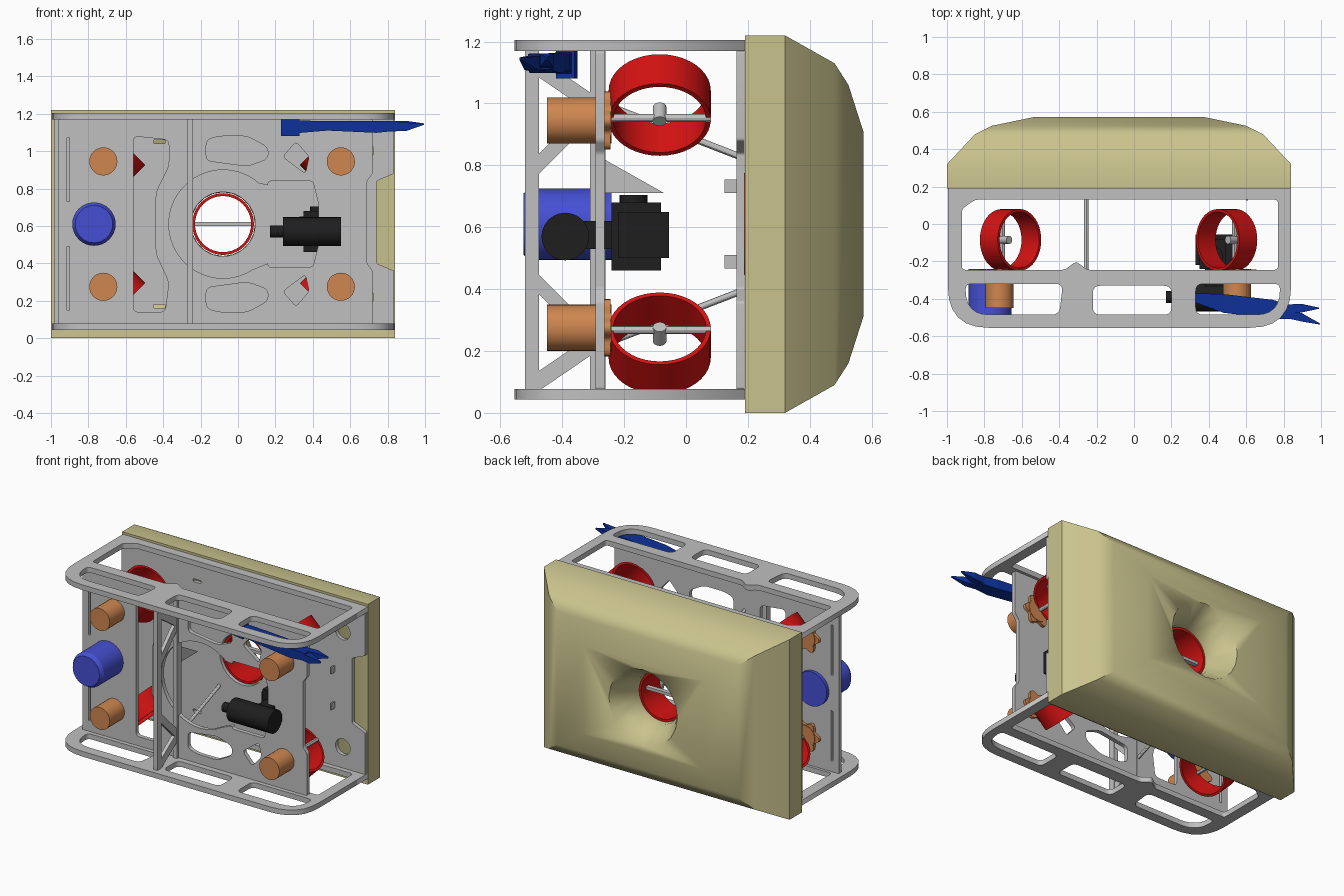
import bpy, bmesh, math
from mathutils import Vector, Matrix

if "Cube" in bpy.data.objects:
    bpy.data.objects.remove(bpy.data.objects["Cube"])


def material(name, r, g, b):
    m = bpy.data.materials.new(name)
    m.use_nodes = True
    m.diffuse_color = (r, g, b, 1)
    m.node_tree.nodes["Principled BSDF"].inputs["Base Color"].default_value = (r, g, b, 1)
    return m


GREY = material("frame grey", .53, .53, .53)
TAN = material("foam tan", .59, .55, .27)
RED = material("duct red", .67, .006, .006)
ORANGE = material("motor orange", .62, .24, .08)
BLUE = material("housing blue", .06, .08, .65)
NAVY = material("gripper blue", .004, .03, .32)
BLACK = material("camera black", .013, .013, .013)


def finish(name, mesh, mat, smooth=True):
    ob = bpy.data.objects.new(name, mesh)
    bpy.context.collection.objects.link(ob)
    mesh.materials.clear()
    mesh.materials.append(mat)
    if smooth:
        bpy.ops.object.select_all(action='DESELECT')
        ob.select_set(True)
        bpy.context.view_layer.objects.active = ob
        bpy.ops.object.shade_smooth_by_angle(angle=math.radians(30))
    return ob


def from_bmesh(name, bm, mat, smooth=True):
    bmesh.ops.recalc_face_normals(bm, faces=bm.faces)
    mesh = bpy.data.meshes.new(name)
    bm.to_mesh(mesh)
    bm.free()
    return finish(name, mesh, mat, smooth)


def box(name, lo, hi, mat):
    lo, hi = Vector(lo), Vector(hi)
    bm = bmesh.new()
    bmesh.ops.create_cube(bm, size=1, matrix=Matrix.Translation((lo + hi) / 2) @ Matrix.Diagonal((*(hi - lo), 1)))
    return from_bmesh(name, bm, mat, False)


def lathe(name, start, axis, profile, mat, sides=32, closed=False):
    """Spin (radius, distance) points about an axis through start."""
    start, turn = Vector(start), Vector(axis).to_track_quat('Z', 'Y')
    bm = bmesh.new()
    rings = []
    for r, d in profile:
        rings.append([bm.verts.new(start + turn @ Vector((r * math.cos(a), r * math.sin(a), d)))
                      for a in (math.tau * i / sides for i in range(sides))])
    pairs = list(zip(rings, rings[1:] + rings[:1]))
    for a, b in pairs if closed else pairs[:-1]:
        for i in range(sides):
            j = (i + 1) % sides
            bm.faces.new((a[i], a[j], b[j], b[i]))
    if not closed:
        bm.faces.new(rings[0])
        bm.faces.new(rings[-1])
    return from_bmesh(name, bm, mat)


def rod(name, a, b, r, mat, sides=24):
    d = Vector(b) - Vector(a)
    return lathe(name, a, d, [(r, 0), (r, d.length)], mat, sides)


def loft(name, sections, mat, smooth=True):
    """Join rectangles, each given as centre, half vector, half vector."""
    bm = bmesh.new()
    rings = []
    for c, u, v in sections:
        c, u, v = Vector(c), Vector(u), Vector(v)
        rings.append([bm.verts.new(p) for p in (c + u + v, c - u + v, c - u - v, c + u - v)])
    for a, b in zip(rings, rings[1:]):
        for i in range(4):
            j = (i + 1) % 4
            bm.faces.new((a[i], a[j], b[j], b[i]))
    bm.faces.new(rings[0])
    bm.faces.new(rings[-1])
    return from_bmesh(name, bm, mat, smooth)


def rounded(points, r):
    """Round the corners of a polygon; r is one radius or one per corner."""
    out = []
    for i, p in enumerate(points):
        p = Vector(p)
        rad = r[i] if isinstance(r, list) else r
        ends = [p + (Vector(q) - p).normalized() * rad
                for q in (points[i - 1], points[(i + 1) % len(points)])]
        if rad == 0:
            out.append(p)
            continue
        for k in range(7):
            t = k / 6
            out.append(ends[0] * (1 - t) ** 2 + p * 2 * t * (1 - t) + ends[1] * t * t)
    return out


def rect(x0, x1, y0, y1, r=0):
    return rounded([(x0, y0), (x1, y0), (x1, y1), (x0, y1)], r)


def circle(x, y, r, a0=0, a1=360, n=32):
    return [Vector((x + r * math.cos(a), y + r * math.sin(a)))
            for a in (math.radians(a0 + (a1 - a0) * i / n) for i in range(n))]


def plate(name, loops, plane, pos, thick, mat=GREY):
    """Flat sheet with cut-outs: first loop is the outline, the rest are holes."""
    cu = bpy.data.curves.new(name, 'CURVE')
    cu.dimensions, cu.fill_mode, cu.extrude = '2D', 'BOTH', thick / 2
    for pts in loops:
        s = cu.splines.new('POLY')
        s.points.add(len(pts) - 1)
        for sp, p in zip(s.points, pts):
            sp.co = (p[0], p[1], 0, 1)
        s.use_cyclic_u = True
    tmp = bpy.data.objects.new("temp", cu)
    mesh = bpy.data.meshes.new_from_object(tmp)
    bpy.data.objects.remove(tmp)
    place = {'xy': lambda c: (c.x, c.y, c.z + pos),
             'xz': lambda c: (c.x, pos - c.z, c.y),
             'yz': lambda c: (c.z + pos, c.x, c.y)}[plane]
    for v in mesh.vertices:
        v.co = place(v.co.copy())
    return finish(name, mesh, mat, False)


CX, CZ = -.08, .61

# Foam block with a stepped dome and a flared bore
foam = loft("foam_block", [((CX, y, CZ), (hx, 0, 0), (0, 0, hz)) for y, hx, hz in
            [(.19, .92, .61), (.32, .92, .61), (.48, .77, .52), (.525, .68, .45), (.573, .45, .3)]], TAN)
cutter = lathe("bore_cutter", (CX, 0, CZ), (0, 1, 0), [(.17, .1), (.17, .42), (.26, .58), (.26, .7)], TAN, 20)
mod = foam.modifiers.new("bore", 'BOOLEAN')
mod.operation, mod.object, mod.solver = 'DIFFERENCE', cutter, 'EXACT'
bpy.context.view_layer.objects.active = foam
bpy.ops.object.modifier_apply(modifier="bore")
bpy.data.objects.remove(cutter)

# Top and bottom skid plates
outline = rounded([(-.995, .19), (-.995, -.555), (.84, -.555), (.84, .19)], [0, .22, .22, 0])
skid = [outline,
        rounded([(-.92, -.245), (-.37, -.245), (-.31, -.2), (-.25, -.245), (.77, -.245), (.77, .13), (-.85, .13), (-.92, .08)], .02),
        rounded([(-.9, -.32), (-.9, -.485), (-.4, -.485), (-.38, -.32)], [.03, .13, .04, .04]),
        rect(-.22, .2, -.485, -.33, .04),
        rounded([(.33, -.32), (.33, -.485), (.78, -.485), (.78, -.32)], [.04, .04, .13, .03])]
plate("top_plate", skid, 'xy', 1.187, .035)
plate("bottom_plate", skid, 'xy', .06, .035)

# Front plate with its cut-outs
big = circle(CX, CZ, .29, 48, 312) + rounded([(.16, .38), (.4, .38), (.43, .5), (.43, .72), (.4, .84), (.16, .84)], .02)
front = [rounded([(-.96, .075), (.72, .075), (.72, .36), (.69, .4), (.69, .84), (.72, .88), (.72, 1.17), (-.96, 1.17)], .01),
         rounded([(-.56, .14), (-.39, .14), (-.37, .3), (-.44, .45), (-.44, .78), (-.37, .92), (-.37, 1.06), (-.56, 1.08)], .03),
         big]
for s in (-1, 1):
    front.append(rounded([(x, CZ + s * z) for x, z in
                 [(-.17, .34), (-.17, .45), (-.1, .47), (.05, .47), (.16, .41), (.16, .35), (.05, .31)]], .03))
    front.append(rounded([(x, CZ + s * z) for x, z in [(.24, .36), (.36, .27), (.38, .36), (.31, .44)]], .02))
    front.append(rect(-.915, -.9, CZ + s * .29 - .17, CZ + s * .29 + .17, .005))
plate("front_plate", front, 'xz', -.278, .028)

# Back plate against the foam
back = [rounded([(-.985, .075), (.835, .075), (.835, .36), (.74, .4), (.74, .84), (.835, .88), (.835, 1.17), (-.985, 1.17)], .01),
        circle(CX, CZ, .172)]
for s in (-1, 1):
    back.append(circle(.67, CZ + s * .39, .055))
    back.append(rect(-.45, -.39, CZ + s * .44 - .01, CZ + s * .44 + .01, .005))
    back.append(rect(.23, .3, CZ + s * .24 - .01, CZ + s * .24 + .01, .005))
plate("back_plate", back, 'xz', .176, .025)

# Upright truss in front of the front plate, with braces and gusset
TX = -.255
box("truss_front_post", (TX - .015, -.52, .078), (TX + .015, -.475, 1.17), GREY)
box("truss_rear_post", (TX - .015, -.31, .078), (TX + .015, -.26, 1.17), GREY)
for s in (-1, 1):
    for (y0, z0), (y1, z1) in (((-.51, .16), (-.29, .38)), ((-.51, .53), (-.29, .38))):
        loft("truss_brace", [((TX, y, CZ + s * z), (.012, 0, 0), (0, 0, .032)) for y, z in ((y0, z0), (y1, z1))], GREY, False)
    rod("tie_rod", (TX, .17, CZ + s * .22), (TX, -.27, CZ + s * .39), .011, GREY, 12)
    box("mount_tab", (.6, .125, CZ + s * .122 - .022), (.61, .165, CZ + s * .122 + .022), GREY)
plate("gusset", [[(-.265, .71), (-.07, .71), (-.265, .82)]], 'yz', TX, .012)

# Vectored ducts, their spindles and the motors
def duct(name, centre, axis, half):
    lathe(name, centre, axis, [(.165, -half), (.165, half), (.15, half), (.15, -half)], RED, 40, True)


for x, sx, mx in ((-.66, -1, -.72), (.495, 1, .55)):
    for s in (-1, 1):
        z = CZ + s * .385
        axis = Vector((sx, 0, -s)).normalized()
        duct("side_duct", (x, -.085, z), axis, .067)
        p = Vector((x, 0, z)) + axis * .06
        rod("duct_spindle", (p.x, -.27, p.z), (p.x, .08, p.z), .013, GREY, 12)
        rod("spindle_hub", p + Vector((0, -.085, 0)) - axis * .05, p + Vector((0, -.085, 0)) + axis * .015, .022, GREY, 16)
        mz = CZ + s * .335
        rod("motor", (mx, -.45, mz), (mx, -.24, mz), .075, ORANGE, 28)
        flower = [Vector((mx, mz)) + Vector((math.cos(a), math.sin(a))) * (.09 + .015 * math.cos(6 * a))
                  for a in (math.tau * i / 48 for i in range(48))]
        plate("motor_flange", [flower], 'xz', -.254, .02, ORANGE)
duct("centre_duct", (CX, .28, CZ), (0, 1, 0), .1)
box("centre_strut", (CX - .16, .3, CZ - .01), (CX + .16, .33, CZ + .01), GREY)

# Blue electronics housing
lathe("blue_housing", (-.77, -.525, CZ), (0, 1, 0), [(.1, 0), (.116, .025), (.116, .285)], BLUE)

# Camera and its pan-tilt unit
rod("camera_body", (.24, -.39, .57), (.55, -.39, .57), .077, BLACK)
rod("camera_connector", (.17, -.39, .57), (.25, -.39, .57), .032, BLACK, 16)
box("camera_arm", (.38, -.34, .53), (.48, -.23, .62), BLACK)
box("tilt_unit", (.35, -.24, .46), (.49, -.08, .68), BLACK)
box("tilt_unit_side", (.33, -.22, .5), (.53, -.055, .65), BLACK)
rod("tilt_cap", (.43, -.17, .66), (.43, -.17, .705), .045, BLACK, 20)

# Gripper: block, tapered arm and two jaws
def arm(name, sections):
    loft(name, [((x, y, z), (0, hy, 0), (0, 0, hz)) for x, y, z, hy, hz in sections], NAVY, False)


arm("gripper_base", [(.23, -.375, 1.125, .025, .045), (.33, -.39, 1.125, .03, .045)])
arm("gripper_arm", [(.3, -.39, 1.13, .02, .035), (.48, -.425, 1.135, .05, .025),
                    (.74, -.455, 1.13, .05, .032), (.86, -.475, 1.135, .035, .025)])
arm("gripper_jaw", [(.8, -.455, 1.135, .025, .025), (.9, -.45, 1.14, .022, .022), (.99, -.45, 1.145, .003, .004)])
arm("gripper_jaw", [(.8, -.475, 1.13, .025, .025), (.9, -.5, 1.13, .022, .022), (.995, -.535, 1.145, .003, .004)])
